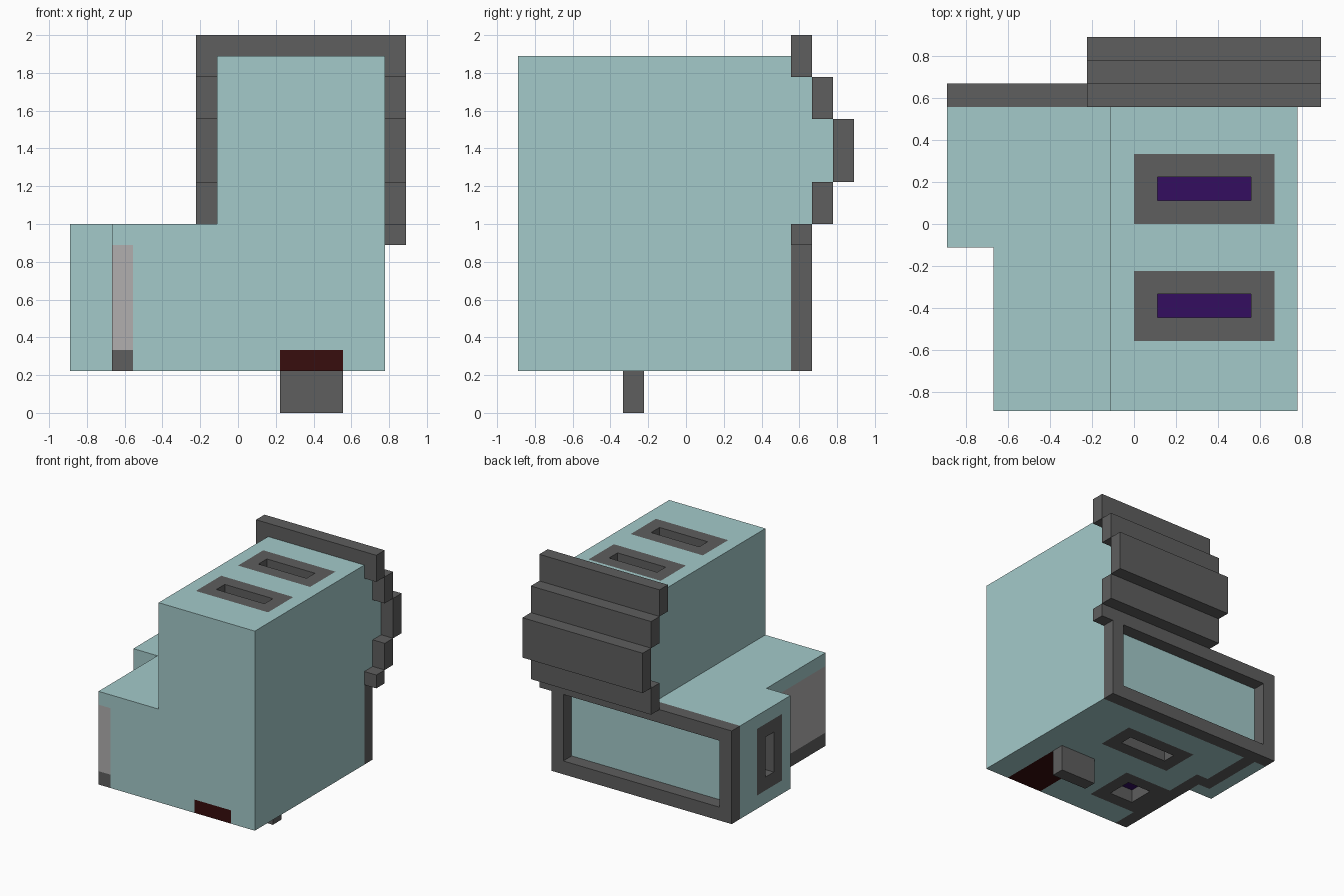
import bpy, bmesh
from mathutils import Vector

if "Cube" in bpy.data.objects:
    bpy.data.objects.remove(bpy.data.objects["Cube"])

U = 1 / 9   # one modelling block; all parts are measured in blocks
EPS = 0.01


def material(name, rgb):
    m = bpy.data.materials.new(name)
    m.diffuse_color = (*rgb, 1)
    m.use_nodes = True
    m.node_tree.nodes["Principled BSDF"].inputs["Base Color"].default_value = m.diffuse_color
    return m


MATS = [material("pale_teal", (0.37, 0.59, 0.59)),
        material("dark_grey", (0.112, 0.112, 0.112)),
        material("light_grey", (0.44, 0.43, 0.43)),
        material("dark_red", (0.038, 0.004, 0.004)),
        material("deep_purple", (0.034, 0.004, 0.115))]
TEAL, GREY, LIGHT, RED, PURPLE = range(5)


def blocks(boxes, mat):
    """Weld boxes into one shell sliced on the block grid, without inner walls."""
    bm = bmesh.new()
    for lo, hi in boxes:
        lo, hi = Vector(lo), Vector(hi)
        for v in bmesh.ops.create_cube(bm, size=1)["verts"]:
            v.co = (lo + hi) / 2 + v.co * (hi - lo)
    for axis in range(3):
        normal = Vector((0, 0, 0))
        normal[axis] = 1
        for k in range(-8, 19):
            bmesh.ops.bisect_plane(bm, geom=bm.verts[:] + bm.edges[:] + bm.faces[:],
                                   dist=1e-4, plane_co=normal * k, plane_no=normal)
    seen = {}
    for f in bm.faces:
        f.material_index = mat
        key = tuple(round(c * 2) for c in f.calc_center_median())
        seen.setdefault(key, []).append(f)
    inner = [f for group in seen.values() if len(group) > 1 for f in group]
    bmesh.ops.delete(bm, geom=inner, context='FACES')
    bmesh.ops.remove_doubles(bm, verts=bm.verts[:], dist=1e-3)
    return bm


def faces_in(bm, lo, hi):
    return [f for f in bm.faces
            if all(lo[i] - EPS < c < hi[i] + EPS
                   for i, c in enumerate(f.calc_center_median()))]


def paint(bm, lo, hi, mat):
    for f in faces_in(bm, lo, hi):
        f.material_index = mat


def slot(bm, lo, hi, inward):
    """Flat grey plate lo..hi with a one-block-deep, purple-floored hole."""
    inward = Vector(inward)
    lo, hi = Vector(lo), Vector(hi)
    margin = Vector([0 if inward[i] else 1 for i in range(3)])
    a, b = lo + margin, hi - margin
    paint(bm, lo, hi, GREY)
    old = faces_in(bm, a, b)
    new = bmesh.ops.extrude_face_region(bm, geom=old)["geom"]
    bmesh.ops.translate(bm, vec=inward,
                        verts=[g for g in new if isinstance(g, bmesh.types.BMVert)])
    old = [f for f in old if f.is_valid]
    if old:
        bmesh.ops.delete(bm, geom=old, context='FACES')
    mid = [(min(a[i], a[i] + inward[i]), max(b[i], b[i] + inward[i])) for i in range(3)]
    paint(bm, [m[0] for m in mid], [m[1] for m in mid], GREY)
    paint(bm, a + inward, b + inward, PURPLE)


def finish(name, bm):
    bmesh.ops.recalc_face_normals(bm, faces=bm.faces[:])
    bmesh.ops.dissolve_limit(bm, angle_limit=0.01, verts=bm.verts[:],
                             edges=bm.edges[:], delimit={'MATERIAL'})
    bmesh.ops.scale(bm, vec=(U, U, U), verts=bm.verts[:])
    me = bpy.data.meshes.new(name)
    bm.to_mesh(me)
    bm.free()
    for m in MATS:
        me.materials.append(m)
    bpy.context.collection.objects.link(bpy.data.objects.new(name, me))


# main hull: base, side wing, tower, and stepped bulge at the back
hull = blocks([((-6, -8, 2), (7, 5, 9)),
               ((-8, -1, 2), (-6, 5, 9)),
               ((-1, -8, 9), (7, 5, 17)),
               ((-1, 5, 9), (7, 6, 16)),
               ((-1, 6, 11), (7, 7, 14))], TEAL)

# side panel wrapping onto the front, with its dark skirting
paint(hull, (-6, -8, 3), (-5, -1, 8), LIGHT)
paint(hull, (-6, -8, 2), (-5, -1, 3), GREY)

# dark band under the wing
for lo, hi in [((-6, -1, 2), (-5, 1, 2)), ((-7, 0, 2), (-5, 1, 2)),
               ((-7, 0, 2), (-6, 5, 2))]:
    paint(hull, lo, hi, GREY)

# red patch on the front and underside
paint(hull, (2, -8, 2), (5, -3, 3), RED)

# connector slots: two on top, one on the wing, two underneath
for y in (0, -5):
    slot(hull, (0, y, 17), (6, y + 3, 17), (0, 0, -1))
slot(hull, (-8, 0, 3), (-8, 3, 8), (1, 0, 0))
slot(hull, (-3, 0, 2), (3, 3, 2), (0, 0, 1))
slot(hull, (-5, -6, 2), (-1, -2, 2), (0, 0, 1))
finish("hull", hull)

# window frame on the back of the base
finish("back_frame", blocks([((-8, 5, 2), (7, 6, 3)), ((-8, 5, 8), (7, 6, 9)),
                             ((-8, 5, 3), (-7, 6, 8)), ((6, 5, 3), (7, 6, 8))], GREY))

# stepped slats covering the bulge: (y, bottom, top)
for i, (y, z0, z1) in enumerate([(5, 16, 18), (6, 14, 16), (7, 11, 14), (6, 9, 11)]):
    finish(f"back_slat_{i + 1}", blocks([((-2, y, z0), (8, y + 1, z1))], GREY))
finish("back_slat_tab", blocks([((7, 5, 8), (8, 6, 9))], GREY))

# foot
finish("foot", blocks([((2, -3, 0), (5, -2, 2))], GREY))
